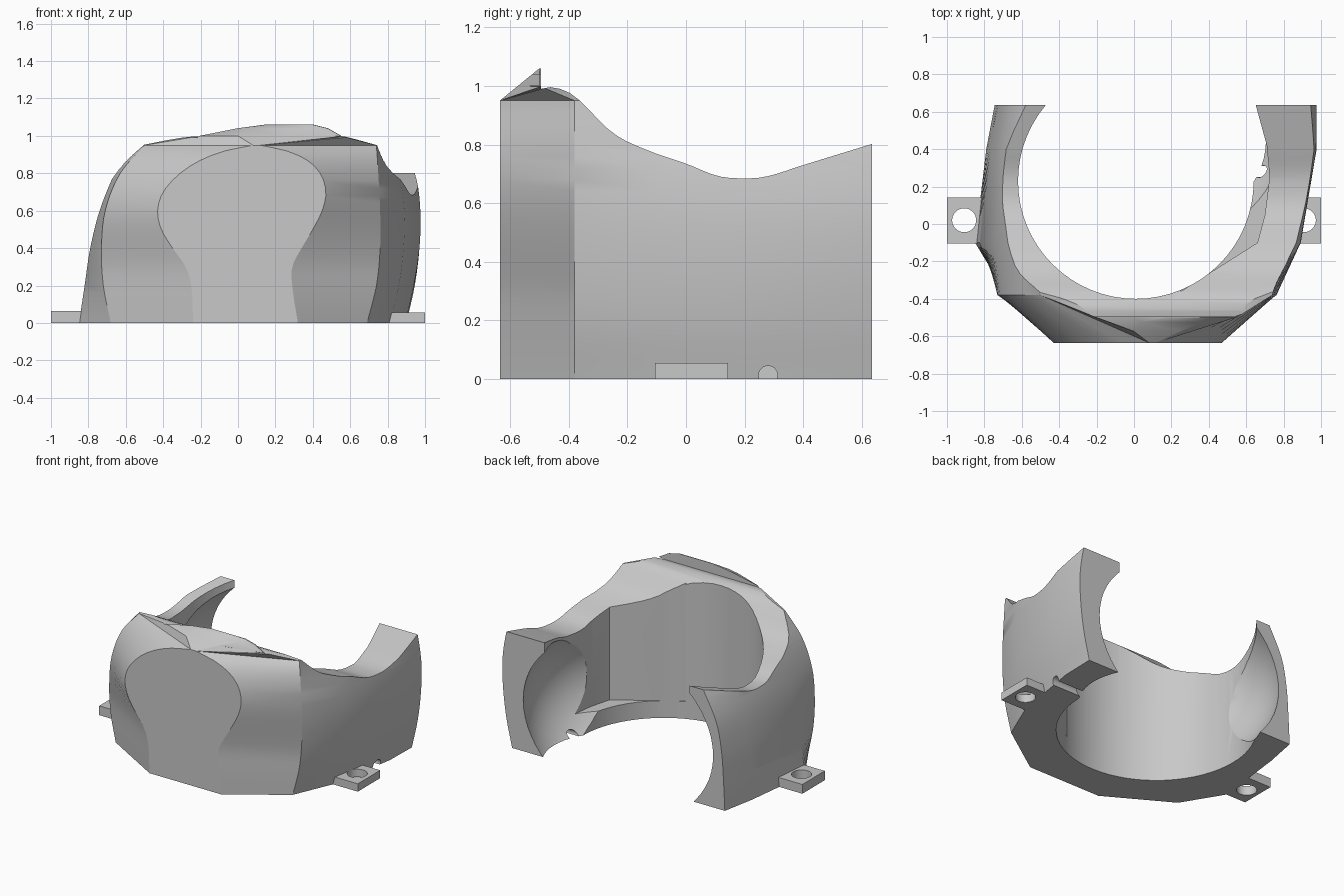
import bpy, bmesh, math
from mathutils import Vector, Matrix

cube = bpy.data.objects.get("Cube")
if cube:
    bpy.data.objects.remove(cube, do_unlink=True)

grey = bpy.data.materials.new("plain grey")
grey.use_nodes = True
colour = (0.58, 0.58, 0.58, 1)
grey.diffuse_color = colour
grey.node_tree.nodes["Principled BSDF"].inputs["Base Color"].default_value = colour


def finish(name, bm, helper=False):
    bmesh.ops.recalc_face_normals(bm, faces=bm.faces)
    mesh = bpy.data.meshes.new(name)
    bm.to_mesh(mesh)
    bm.free()
    mesh.materials.append(grey)
    obj = bpy.data.objects.new(name, mesh)
    bpy.context.collection.objects.link(obj)
    obj.hide_render = helper
    return obj


def loft(name, rings, helper=False):
    """Skin a stack of equal point rings and cap both ends."""
    bm = bmesh.new()
    rows = [[bm.verts.new(p) for p in ring] for ring in rings]
    count = len(rows[0])
    for low, high in zip(rows, rows[1:]):
        for i in range(count):
            j = (i + 1) % count
            bm.faces.new((low[i], low[j], high[j], high[i]))
    bm.faces.new(rows[0])
    bm.faces.new(rows[-1])
    return finish(name, bm, helper)


def cylinder(name, centre, radius, length, axis="Z"):
    bm = bmesh.new()
    turn = Matrix.Rotation(math.pi / 2, 4, "Y") if axis == "X" else Matrix()
    bmesh.ops.create_cone(bm, cap_ends=True, segments=64, radius1=radius, radius2=radius,
                          depth=length, matrix=Matrix.Translation(centre) @ turn)
    return finish(name, bm, True)


def cut(target, cutter):
    mod = target.modifiers.new(cutter.name, "BOOLEAN")
    mod.operation = "DIFFERENCE"
    mod.solver = "EXACT"
    mod.object = cutter
    bpy.context.view_layer.objects.active = target
    bpy.ops.object.modifier_apply(modifier=mod.name)
    bpy.data.objects.remove(cutter, do_unlink=True)


def smooth_value(knots, t):
    """Smooth curve through (position, value) pairs."""
    t = min(max(t, knots[0][0]), knots[-1][0])
    last = len(knots) - 1
    i = next(k for k in range(last) if t <= knots[k + 1][0])

    def slope(k):
        a, b = knots[max(k - 1, 0)], knots[min(k + 1, last)]
        return (b[1] - a[1]) / (b[0] - a[0])

    (t0, v0), (t1, v1) = knots[i], knots[i + 1]
    span = t1 - t0
    u = (t - t0) / span
    return (v0 * (1 + 2 * u) * (1 - u) ** 2 + v1 * u * u * (3 - 2 * u)
            + span * u * (1 - u) * (slope(i) * (1 - u) - slope(i + 1) * u))


# Side wall widths by height, at fixed depths
heights = (0, .2, .4, .6, .8, .95)
walls = {
    "left_end": (.9, .945, .97, .975, .945, .9),
    "left_rear": (.895, .94, .97, .975, .95, .9),
    "left_mid": (.81, .86, .885, .89, .86, .8),
    "left_front": (.69, .74, .76, .76, .75, .74),
    "right_front": (-.68, -.72, -.73, -.71, -.63, -.5),
    "right_mid": (-.85, -.82, -.79, -.74, -.66, -.58),
    "right_rear": (-.79, -.78, -.76, -.72, -.66, -.6),
    "right_end": (-.745, -.735, -.72, -.68, -.58, -.5),
}
depths = {"end": .635, "rear": .4, "mid": -.1, "front": -.38}

# Spoon-shaped front plate outline
plate_heights = (0, .2, .3, .4, .5, .6, .7, .8, .87, .92, .95)
plate_left = (.32, .29, .29, .34, .4, .45, .47, .44, .37, .26, .12)
plate_right = (-.24, -.25, -.28, -.35, -.41, -.43, -.4, -.31, -.2, -.07, .08)

# Sloping lip above the plate: height, then front and plate widths
lip_rows = ((1.0, .55, .25, 0, -.2), (1.04, .48, .38, .04, 0), (1.06, .4, .36, .19, .15))


def section(z):
    ring = []
    for name, widths in walls.items():
        if name == "right_front":
            for edge in (plate_left, plate_right):
                ring.append((smooth_value(list(zip(plate_heights, edge)), z), -.635, z))
        x = smooth_value(list(zip(heights, widths)), z)
        ring.append((x, depths[name.split("_")[1]], z))
    return ring


levels = [i * .04 for i in range(22)] + [.87, .895, .92, .937, .95]
rings = [section(z) for z in levels]
top_ring = rings[-1]
for z, fl, pl, pr, fr in lip_rows:
    y = -.635 + .135 * (z - .95) / .11
    ring = [(p[0], p[1], z) for p in top_ring]
    ring[3:7] = [(fl, -.5, z), (pl, y, z), (pr, y, z), (fr, -.5, z)]
    rings.append(ring)
shell = loft("shell_body", rings)

# Wavy upper rim
rim = [(-.495, .99), (-.45, .995), (-.38, .965), (-.25, .84), (-.13, .78), (0, .735),
       (.1, .695), (.17, .685), (.27, .69), (.4, .73), (.635, .802), (.8, .85)]
line = [(y, smooth_value(rim, y)) for y in [-.495 + i * 1.295 / 40 for i in range(41)]]
outline = line + [(.8, 1.5), (-.495, 1.5)]
cut(shell, loft("rim_cutter", [[(x, y, z) for y, z in outline] for x in (-1.5, 1.5)], True))

# Round bore, hollowed arms and the straighter left recess
cut(shell, cylinder("bore_cutter", (.01, .23, .5), .63, 3))

bm = bmesh.new()
bmesh.ops.create_uvsphere(bm, u_segments=64, v_segments=32, radius=1,
                          matrix=Matrix.Translation((.08, .45, .36)) @ Matrix.Diagonal((.77, .62, .62, 1)))
cut(shell, finish("hollow_cutter", bm, True))

recess = [(.25, -.36), (.66, -.1), (.7, .05), (.725, .25), (.71, .42), (.65, .64), (.2, .64)]
cut(shell, loft("recess_cutter", [[(x, y, z) for x, y in recess] for z in (.12, 1.5)], True))

# Small pin hole through the left wall
cut(shell, cylinder("pin_cutter", (.9, .28, .013), .032, .8, "X"))

# Mounting tabs with screw holes
for name, inner, outer, thick in (("left_tab", .8, 1, .055), ("right_tab", -.79, -1, .065)):
    corners = [(inner, -.105), (outer, -.105), (outer, .143), (inner, .143)]
    tab = loft(name, [[(x, y, z) for x, y in corners] for z in (0, thick)])
    cut(tab, cylinder("screw_cutter", (math.copysign(.908, outer), .02, 0), .064, 1))

# Smooth shading with crisp edges
for obj in bpy.context.collection.objects:
    obj.select_set(obj.type == "MESH")
bpy.ops.object.shade_smooth_by_angle(angle=math.radians(25))
